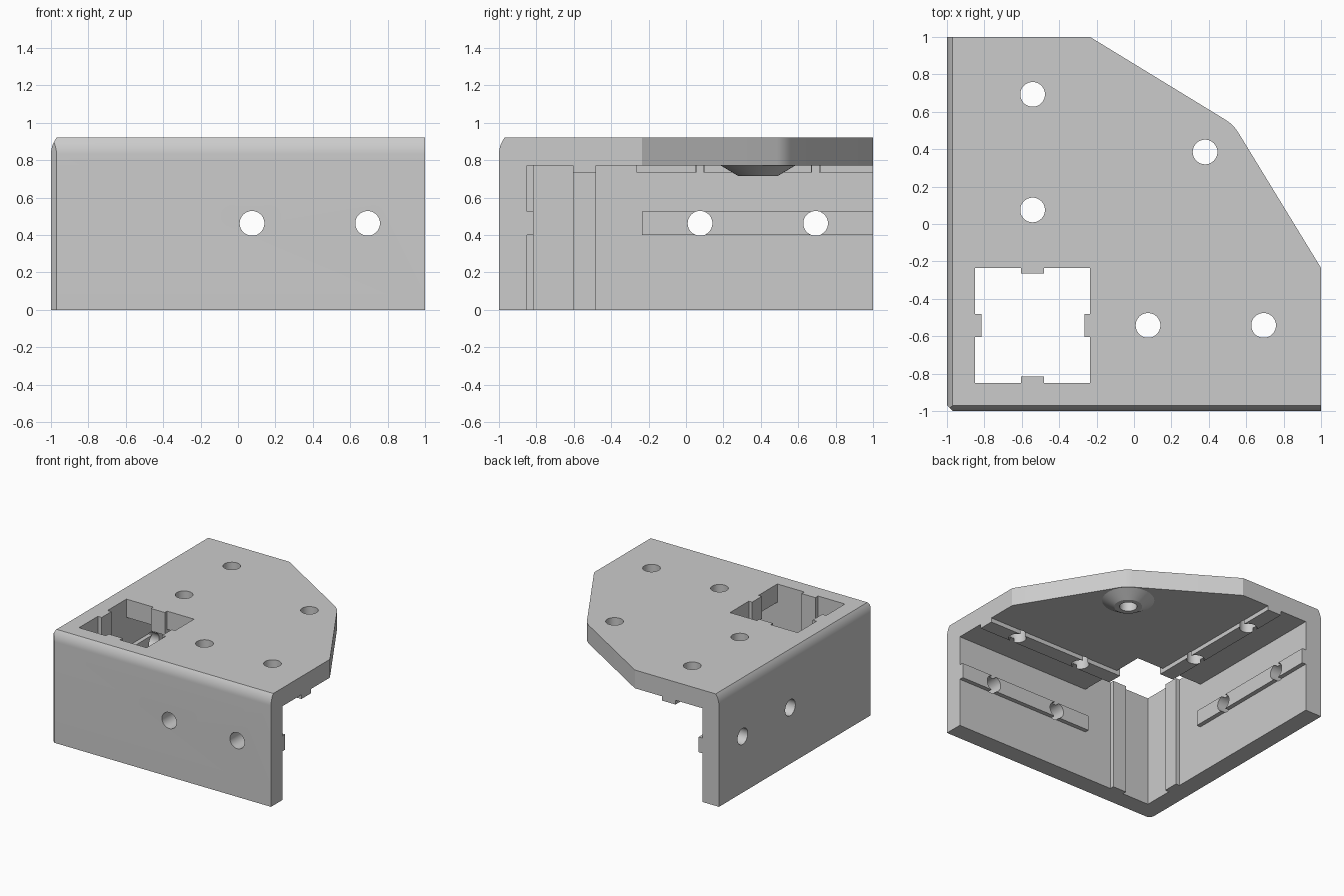
import bpy, bmesh, math
from mathutils import Matrix, Vector

if "Cube" in bpy.data.objects:
    bpy.data.objects.remove(bpy.data.objects["Cube"], do_unlink=True)

grey = bpy.data.materials.new("plain grey")
grey.use_nodes = True
grey.diffuse_color = (0.6, 0.6, 0.6, 1)
grey.node_tree.nodes["Principled BSDF"].inputs["Base Color"].default_value = (0.6, 0.6, 0.6, 1)

TOP, UNDER, WALL, RIB = 0.92, 0.77, -0.85, 0.035
SLOT = (-0.605, -0.48)      # width of the ribs that key into the extrusion slots
HOLE = -0.235               # far side of the square opening


def make(name, bm):
    bmesh.ops.recalc_face_normals(bm, faces=bm.faces)
    mesh = bpy.data.meshes.new(name)
    bm.to_mesh(mesh)
    bm.free()
    mesh.materials.append(grey)
    ob = bpy.data.objects.new(name, mesh)
    bpy.context.collection.objects.link(ob)
    return ob


def box(name, xs, ys, zs):
    bm = bmesh.new()
    bmesh.ops.create_cube(bm, size=1)
    for v in bm.verts:
        v.co = Vector([r[0] if c < 0 else r[1] for c, r in zip(v.co, (xs, ys, zs))])
    return make(name, bm)


def cone(name, centre, r_low, r_high, depth, axis="Z"):
    turn = {"X": Matrix.Rotation(math.pi / 2, 4, "Y"),
            "Y": Matrix.Rotation(math.pi / 2, 4, "X"), "Z": Matrix()}[axis]
    bm = bmesh.new()
    bmesh.ops.create_cone(bm, cap_ends=True, segments=48, radius1=r_low, radius2=r_high,
                          depth=depth, matrix=Matrix.Translation(centre) @ turn)
    return make(name, bm)


def combine(target, tool, operation):
    mod = target.modifiers.new(operation.lower(), "BOOLEAN")
    mod.operation, mod.solver, mod.object = operation, "EXACT", tool
    bpy.context.view_layer.objects.active = target
    bpy.ops.object.modifier_apply(modifier=mod.name)
    bpy.data.objects.remove(tool, do_unlink=True)


def outline(d):
    """Plan outline with its two outer sides moved in by d."""
    e = -1 + d
    c = max(e, -0.97 - d)
    a, tip, b = Vector((0.485, 0.56)), Vector((0.532, 0.532)), Vector((0.56, 0.485))
    nose = [a * (1 - t) ** 2 + tip * 2 * t * (1 - t) + b * t * t for t in (i / 6 for i in range(7))]
    return [(e, c), (e, 1), (HOLE, 1)] + [tuple(p) for p in nose] + [(1, HOLE), (1, e), (c, e)]


# Outer block, with the top edges of the two walls rounded over
levels = [(0, 0)]
for i in range(9):
    dz = 0.09 * i / 8
    levels.append((0.83 + dz, 0.15 - math.sqrt(0.15 ** 2 - dz ** 2)))
bm = bmesh.new()
rings = [[bm.verts.new((x, y, z)) for x, y in outline(d)] for z, d in levels]
for low, high in zip(rings, rings[1:]):
    for i in range(len(low)):
        j = (i + 1) % len(low)
        bm.faces.new((low[i], low[j], high[j], high[i]))
bm.faces.new(rings[0])
bm.faces.new(rings[-1])
bmesh.ops.remove_doubles(bm, verts=bm.verts, dist=0.0002)
bracket = make("corner_bracket", bm)

# Hollow inside and square opening in the plate
combine(bracket, box("inside_cutter", (WALL, 2), (WALL, 2), (-1, UNDER)), "DIFFERENCE")
combine(bracket, box("opening_cutter", (WALL, HOLE), (WALL, HOLE), (0.5, 2)), "DIFFERENCE")

# Ribs, mirrored across the diagonal of the bracket
near = (WALL - 0.03, WALL + RIB)
ribs = {
    "upright_rib": (near, SLOT, (0, TOP)),
    "wall_rib": (near, (HOLE, 1), (0.4, 0.525)),
    "plate_rib": (SLOT, (HOLE - 0.03, 1), (UNDER - RIB, UNDER + 0.03)),
    "opening_tab": (SLOT, (HOLE - 0.03, HOLE + 0.03), (UNDER - RIB, TOP)),
}
for name, (xs, ys, zs) in ribs.items():
    combine(bracket, box("left_" + name, xs, ys, zs), "UNION")
    combine(bracket, box("front_" + name, ys, xs, zs), "UNION")

# Tapered boss under the plate
combine(bracket, cone("boss", (0.38, 0.385, 0.7435), 0.105, 0.2, 0.057), "UNION")

# Bolt holes
R, MID = 0.066, -0.542
drills = [((0.38, 0.385, 0.8), "Z")]
for s in (0.075, 0.693):
    drills += [((MID, s, 0.8), "Z"), ((s, MID, 0.8), "Z"),
               ((-0.9, s, 0.462), "X"), ((s, -0.9, 0.462), "Y")]
for centre, axis in drills:
    combine(bracket, cone("drill", centre, R, R, 0.4, axis), "DIFFERENCE")

# Smooth the curved faces and keep the edges sharp
bpy.ops.object.select_all(action="DESELECT")
bracket.select_set(True)
bpy.context.view_layer.objects.active = bracket
bpy.ops.object.shade_smooth_by_angle(angle=math.radians(25))
